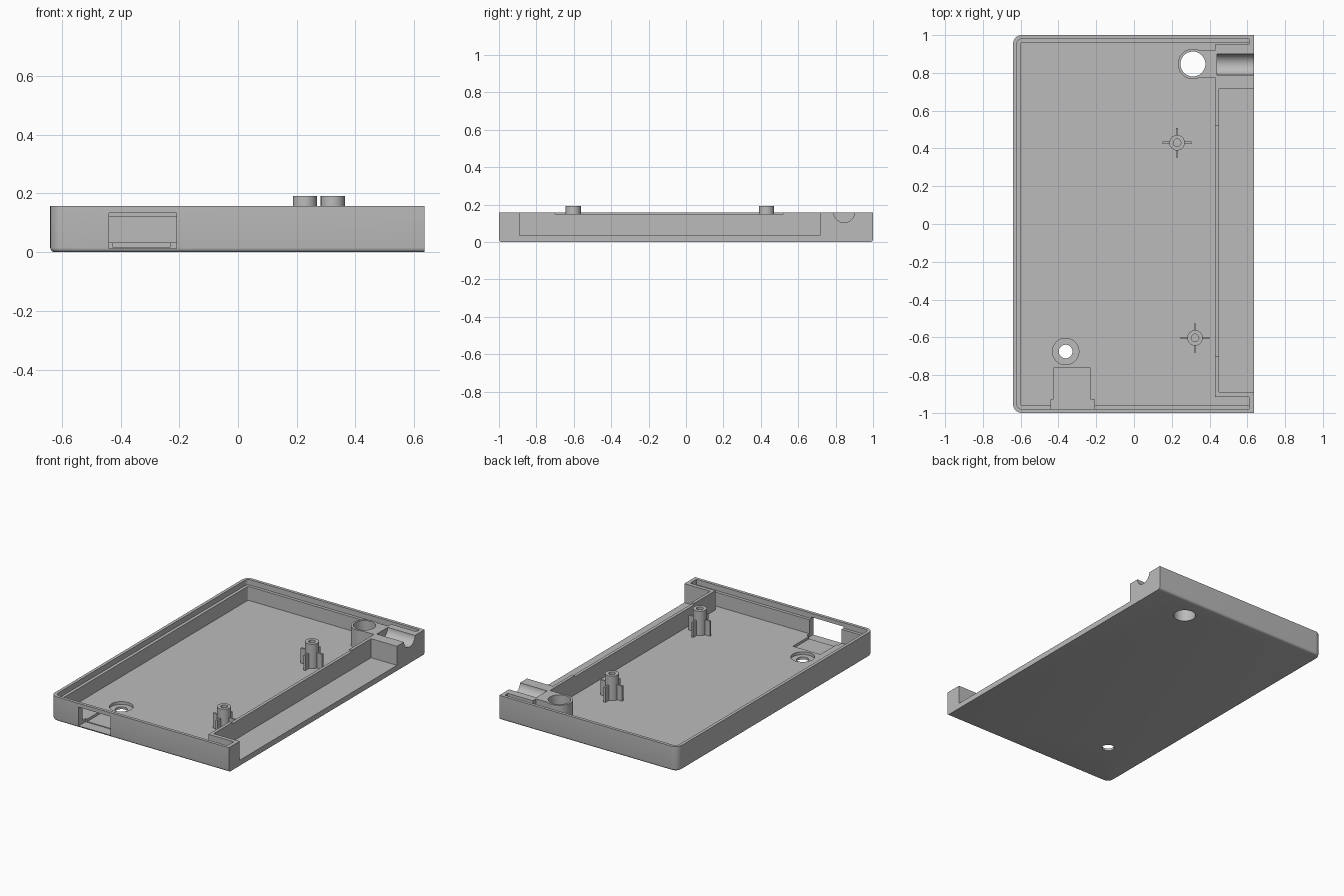
import bpy, bmesh
from math import pi, radians
from mathutils import Matrix, Vector

cube = bpy.data.objects.get("Cube")
if cube:
    bpy.data.objects.remove(cube, do_unlink=True)

grey = bpy.data.materials.new("plain grey plastic")
grey.use_nodes = True
colour = (0.5, 0.5, 0.5, 1)
grey.diffuse_color = colour
grey.node_tree.nodes["Principled BSDF"].inputs["Base Color"].default_value = colour

FLOOR, TOP, OVER = 0.033, 0.158, 0.3


def make(name, bm):
    bmesh.ops.recalc_face_normals(bm, faces=bm.faces[:])
    mesh = bpy.data.meshes.new(name)
    bm.to_mesh(mesh)
    bm.free()
    mesh.materials.append(grey)
    obj = bpy.data.objects.new(name, mesh)
    bpy.context.collection.objects.link(obj)
    return obj


def prism(name, points, z0, z1, corner=0, foot=0):
    """Upright prism; rounds the left corners and, optionally, the bottom rim."""
    bm = bmesh.new()
    face = bm.faces.new([bm.verts.new((x, y, z0)) for x, y in points])
    up = bmesh.ops.extrude_face_region(bm, geom=[face])["geom"]
    bmesh.ops.translate(bm, vec=(0, 0, z1 - z0),
                        verts=[v for v in up if isinstance(v, bmesh.types.BMVert)])
    if corner:
        edges = [e for e in bm.edges if all(v.co.x < -0.5 for v in e.verts)
                 and abs(e.verts[0].co.z - e.verts[1].co.z) > 0.01]
        bmesh.ops.bevel(bm, geom=edges, offset=corner, segments=8, profile=0.5, affect='EDGES')
    if foot:
        right = max(v.co.x for v in bm.verts)
        edges = [e for e in bm.edges if all(v.co.z < z0 + 1e-4 for v in e.verts)
                 and any(v.co.x < right - 1e-4 for v in e.verts)]
        bmesh.ops.bevel(bm, geom=edges, offset=foot, segments=4, profile=0.5, affect='EDGES')
    return make(name, bm)


def box(name, x0, x1, y0, y1, z0, z1):
    return prism(name, [(x0, y0), (x1, y0), (x1, y1), (x0, y1)], z0, z1)


def rod(name, x, y, r, z0, z1, sides=48):
    bm = bmesh.new()
    bmesh.ops.create_cone(bm, cap_ends=True, segments=sides, radius1=r, radius2=r, depth=z1 - z0,
                          matrix=Matrix.Translation((x, y, (z0 + z1) / 2)))
    return make(name, bm)


def combine(target, tool, operation='DIFFERENCE'):
    tool.hide_render = True
    mod = target.modifiers.new("shape", 'BOOLEAN')
    mod.operation, mod.object, mod.solver = operation, tool, 'EXACT'
    graph = bpy.context.evaluated_depsgraph_get()
    mesh = bpy.data.meshes.new_from_object(target.evaluated_get(graph))
    target.modifiers.clear()
    target.data = mesh
    bpy.data.objects.remove(tool, do_unlink=True)


def cavity(name, wall, z0, corner):
    """Interior outline with a narrow slot running right at each end."""
    left, end, mid, tip = -0.64 + wall, 1 - wall, 0.43, 0.61
    pts = [(left, -end), (tip, -end), (tip, -0.915), (mid, -0.915),
           (mid, 0.95), (tip, 0.95), (tip, end), (left, end)]
    return prism(name, pts, z0, OVER, corner)


# Tray with rounded left corners, hollowed with a stepped rim
body = prism("case_body", [(-0.64, -1), (0.635, -1), (0.635, 1), (-0.64, 1)],
             0, TOP, corner=0.045, foot=0.015)
combine(body, cavity("inner_cavity", 0.04, FLOOR, 0.008))
combine(body, cavity("rim_step", 0.02, 0.123, 0.026))

# Open side bay, lowered partition and cable trough
combine(body, box("side_bay", 0.45, 0.8, -0.89, 0.717, 0.035, OVER))
combine(body, box("partition_notch", 0.41, 0.47, -0.7, 0.522, 0.149, OVER))
trough = rod("cable_trough", 0, 0, 0.056, 0, 0.3)
trough.data.transform(Matrix.Translation((0.44, 0.845, TOP + 0.002)) @ Matrix.Rotation(pi / 2, 4, 'Y'))
combine(body, trough)

# Ring collar joined to the corner block, bored through the floor
collar_x, collar_y = 0.312, 0.847
combine(body, rod("collar", collar_x, collar_y, 0.08, 0.02, TOP), 'UNION')
combine(body, box("collar_web", collar_x + 0.02, 0.435, 0.775, 0.918, 0.02, TOP), 'UNION')
combine(body, rod("collar_bore", collar_x, collar_y, 0.066, -0.1, OVER))

# Counterbored screw hole
combine(body, rod("counterbore", -0.362, -0.675, 0.07, 0.015, 0.1))
combine(body, rod("screw_hole", -0.362, -0.675, 0.036, -0.1, 0.1))

# Connector opening in the front wall and its floor pocket
combine(body, box("connector_opening", -0.44, -0.21, -1.1, -0.93, 0.012, 0.133))
combine(body, box("connector_pocket", -0.427, -0.23, -0.95, -0.763, 0.017, 0.1))

# Screw posts with four fins each
parts = [body]
for label, x, y in (("back_post", 0.228, 0.43), ("front_post", 0.323, -0.603)):
    post = rod(label, x, y, 0.041, FLOOR - 0.005, 0.191)
    for half_x, half_y in ((0.077, 0.006), (0.006, 0.077)):
        combine(post, box("fin", x - half_x, x + half_x, y - half_y, y + half_y,
                          FLOOR - 0.005, 0.13), 'UNION')
    combine(post, rod("pilot_hole", x, y, 0.02, 0.06, OVER, 32))
    parts.append(post)

# Smooth curved walls, keep corners crisp
for obj in parts:
    bpy.ops.object.select_all(action='DESELECT')
    obj.select_set(True)
    bpy.context.view_layer.objects.active = obj
    bpy.ops.object.shade_smooth_by_angle(angle=radians(30))
